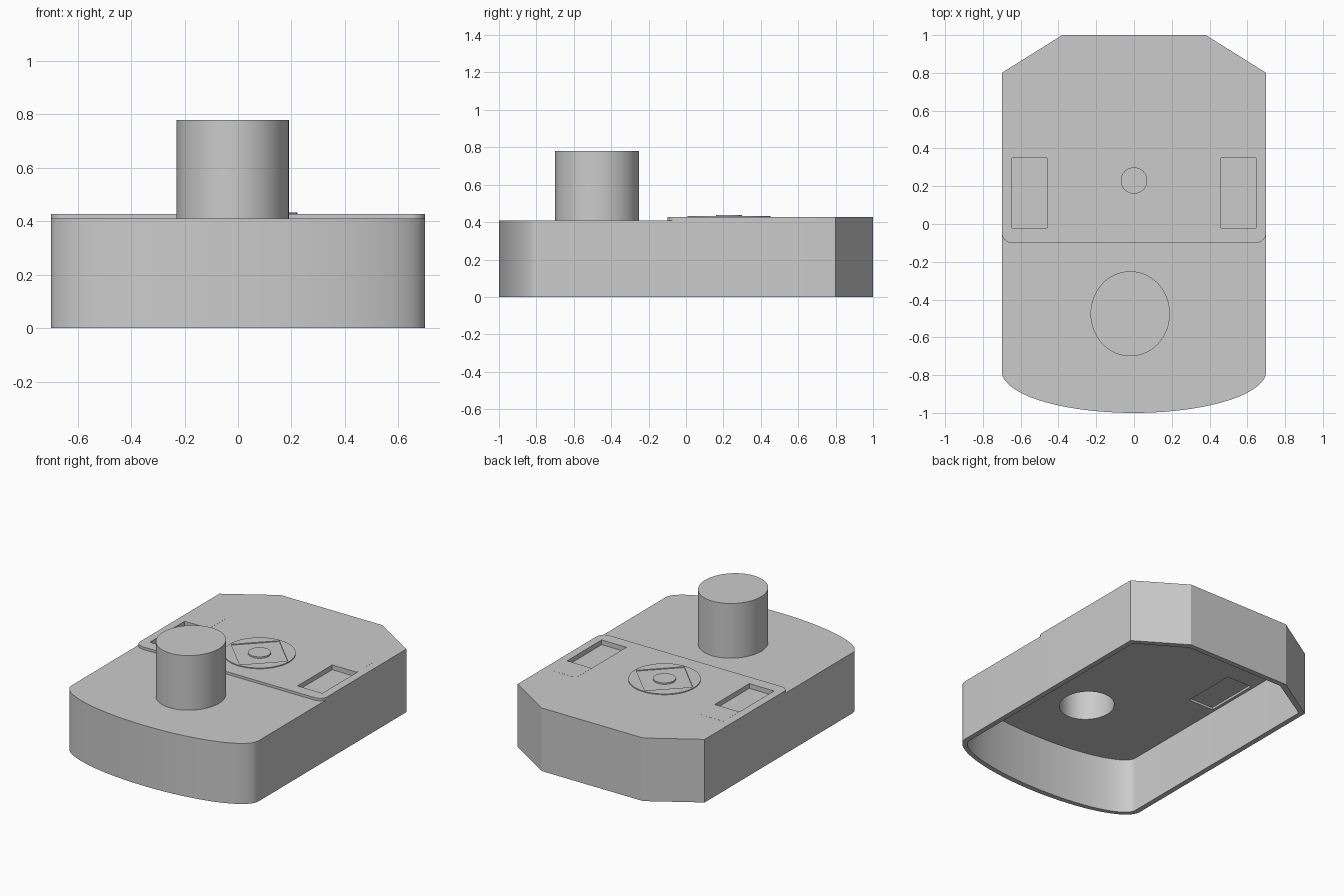
import bpy, bmesh, math

cube = bpy.data.objects.get("Cube")
if cube:
    bpy.data.objects.remove(cube, do_unlink=True)

grey = bpy.data.materials.new("plain grey")
grey.use_nodes = True
grey.diffuse_color = (0.6, 0.6, 0.6, 1)
grey.node_tree.nodes["Principled BSDF"].inputs["Base Color"].default_value = (0.6, 0.6, 0.6, 1)


def prism(name, outline, z0, z1):
    """Extrude a flat outline from z0 to z1."""
    bm = bmesh.new()
    face = bm.faces.new([bm.verts.new((x, y, z0)) for x, y in outline])
    new = bmesh.ops.extrude_face_region(bm, geom=[face])["geom"]
    bmesh.ops.translate(bm, vec=(0, 0, z1 - z0),
                        verts=[v for v in new if isinstance(v, bmesh.types.BMVert)])
    bmesh.ops.recalc_face_normals(bm, faces=bm.faces)
    mesh = bpy.data.meshes.new(name)
    bm.to_mesh(mesh)
    bm.free()
    mesh.materials.append(grey)
    obj = bpy.data.objects.new(name, mesh)
    bpy.context.collection.objects.link(obj)
    return obj


def activate(obj):
    bpy.ops.object.select_all(action="DESELECT")
    obj.select_set(True)
    bpy.context.view_layer.objects.active = obj


def cut(obj, cutter):
    mod = obj.modifiers.new("cut", "BOOLEAN")
    mod.operation = "DIFFERENCE"
    mod.solver = "EXACT"
    mod.object = cutter
    activate(obj)
    bpy.ops.object.modifier_apply(modifier=mod.name)


def ellipse(cx, cy, rx, ry, n=64, start=0.0, sweep=math.tau):
    return [(cx + rx * math.cos(start + sweep * i / n),
             cy + ry * math.sin(start + sweep * i / n)) for i in range(n)]


def rect(x0, x1, y0, y1):
    return [(x0, y0), (x1, y0), (x1, y1), (x0, y1)]


def tail(d):
    """Chamfered back end, moved inward by d."""
    return [(0.7 - d, 0.8 - d / 2), (0.38 - d / 2, 1 - d),
            (-0.38 + d / 2, 1 - d), (-0.7 + d, 0.8 - d / 2)]


def footprint(d):
    """Whole outline: bowed front and chamfered back."""
    bow = ellipse(0, -0.78, 0.7 - d, 0.22 - d, 48, math.pi, math.pi)
    return bow + [(0.7 - d, -0.78)] + tail(d)


# Hollow body, open underneath
body = prism("body_shell", footprint(0), 0, 0.41)
cutters = [prism("cavity", footprint(0.035), -0.1, 0.37)]
cut(body, cutters[0])

# Raised rear cover with rounded front corners
r = 0.055
front = (ellipse(-0.7 + r, -0.1 + r, r, r, 8, math.pi, math.pi / 2) + [(-0.7 + r, -0.1)]
         + ellipse(0.7 - r, -0.1 + r, r, r, 8, -math.pi / 2, math.pi / 2) + [(0.7, -0.1 + r)])
cover = prism("rear_cover", front + tail(0), 0.41, 0.427)

# Side pockets, with a shallow recess below and a thin slide behind
for side, x0 in (("left", 0.46), ("right", -0.645)):
    pocket = prism("pocket", rect(x0, x0 + 0.185, -0.02, 0.35), 0.395, 0.5)
    recess = prism("recess", rect(x0, x0 + 0.185, -0.02, 0.35), 0.3, 0.385)
    cut(cover, pocket)
    cut(body, pocket)
    cut(body, recess)
    cutters += [pocket, recess]
    prism(side + "_slide", rect(x0, x0 + 0.185, 0.352, 0.52), 0.42, 0.4275)

# Hollow round post
post = prism("round_post", ellipse(-0.02, -0.475, 0.21, 0.225), 0.41, 0.78)
bore = prism("bore", ellipse(-0.02, -0.475, 0.165, 0.175), 0.3, 0.74)
cut(post, bore)
cut(body, bore)
cutters.append(bore)

# Low round dial with a diamond opening and a centre button
dial = prism("dial_ring", ellipse(0, 0.23, 0.222, 0.222), 0.427, 0.433)
diamond = prism("diamond", ellipse(0, 0.23, 0.212, 0.212, 4), 0.4, 0.5)
cut(dial, diamond)
cutters.append(diamond)
button = prism("dial_button", ellipse(0, 0.23, 0.07, 0.07, 32), 0.425, 0.437)

for c in cutters:
    bpy.data.objects.remove(c, do_unlink=True)

# Smooth the curved walls, keeping edges sharp
for obj in (body, cover, post, dial, button):
    activate(obj)
    bpy.ops.object.shade_smooth_by_angle(angle=math.radians(25))
